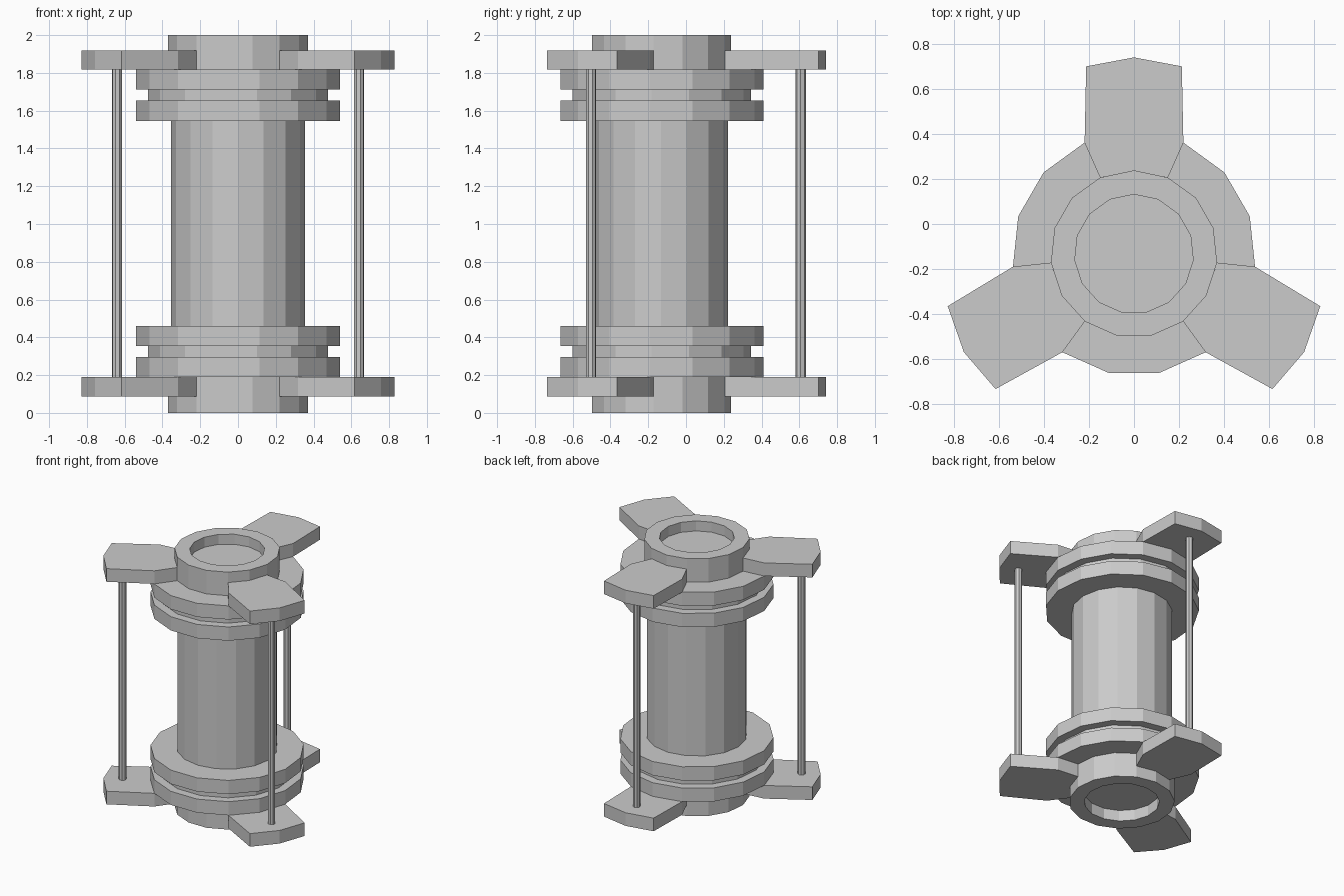
import bpy, bmesh
from math import sin, cos, radians, tau
from mathutils import Matrix, Vector

if "Cube" in bpy.data.objects:
    bpy.data.objects.remove(bpy.data.objects["Cube"])

CY = -0.133          # y of the main axis
TOP = 2.007          # z mapping for the upper end: z -> TOP - z
AXIS = Matrix.Translation((0, CY, 0))


def finish(bm, name):
    bmesh.ops.recalc_face_normals(bm, faces=bm.faces)
    me = bpy.data.meshes.new(name)
    bm.to_mesh(me)
    bm.free()
    ob = bpy.data.objects.new(name, me)
    bpy.context.collection.objects.link(ob)
    return ob


def lathe(name, profile, sides, matrix):
    """Turn a (radius, z) profile about z, first vertex on +y, both ends capped."""
    bm = bmesh.new()
    rings = [[bm.verts.new(matrix @ Vector((r * sin(tau * i / sides), r * cos(tau * i / sides), z)))
              for i in range(sides)] for r, z in profile]
    for a, b in zip(rings, rings[1:]):
        for i in range(sides):
            j = (i + 1) % sides
            bm.faces.new((a[i], a[j], b[j], b[i]))
    bm.faces.new(rings[0])
    bm.faces.new(rings[-1])
    return finish(bm, name)


def prism(name, outline, z0, z1, matrix):
    bm = bmesh.new()
    face = bm.faces.new([bm.verts.new((x, y, z0)) for x, y in outline])
    ext = bmesh.ops.extrude_face_region(bm, geom=[face])
    verts = [v for v in ext["geom"] if isinstance(v, bmesh.types.BMVert)]
    bmesh.ops.translate(bm, vec=(0, 0, z1 - z0), verts=verts)
    bm.transform(matrix)
    return finish(bm, name)


# Arm outline, measured from the axis and pointing +y
half = [(0.151, 0.340), (0.220, 0.495), (0.213, 0.835), (0, 0.875)]
arm = [(0, 0.372)] + half + [(-x, y) for x, y in reversed(half[:-1])]

# Hub with recessed mouth and grooved double flange at each end, plus three arms
for end, rim in (("lower", 0.0), ("upper", 0.007)):
    flip = Matrix.Identity(4)
    if end == "upper":
        flip = Matrix.Translation((0, 0, TOP)) @ Matrix.Scale(-1, 4, (0, 0, 1))
    profile = [(0.265, 0.085), (0.265, rim), (0.372, rim), (0.372, 0.19),
               (0.542, 0.19), (0.542, 0.296), (0.478, 0.296), (0.478, 0.354),
               (0.542, 0.354), (0.542, 0.461)]
    lathe(end + "_flanged_hub", profile, 15, AXIS @ flip)
    for k in range(3):
        turn = Matrix.Rotation(radians(120 * k), 4, 'Z')
        prism(f"{end}_arm_{k + 1}", arm, 0.088, 0.19, AXIS @ flip @ turn)

# Central barrel
lathe("barrel", [(0.355, 0.461), (0.355, TOP - 0.461)], 16, AXIS)

# Tie rods joining the arms
for k in range(3):
    turn = Matrix.Rotation(radians(120 * k), 4, 'Z')
    place = AXIS @ turn @ Matrix.Translation((0, 0.74, 0))
    lathe(f"tie_rod_{k + 1}", [(0.027, 0.19), (0.027, TOP - 0.19)], 8, place)
